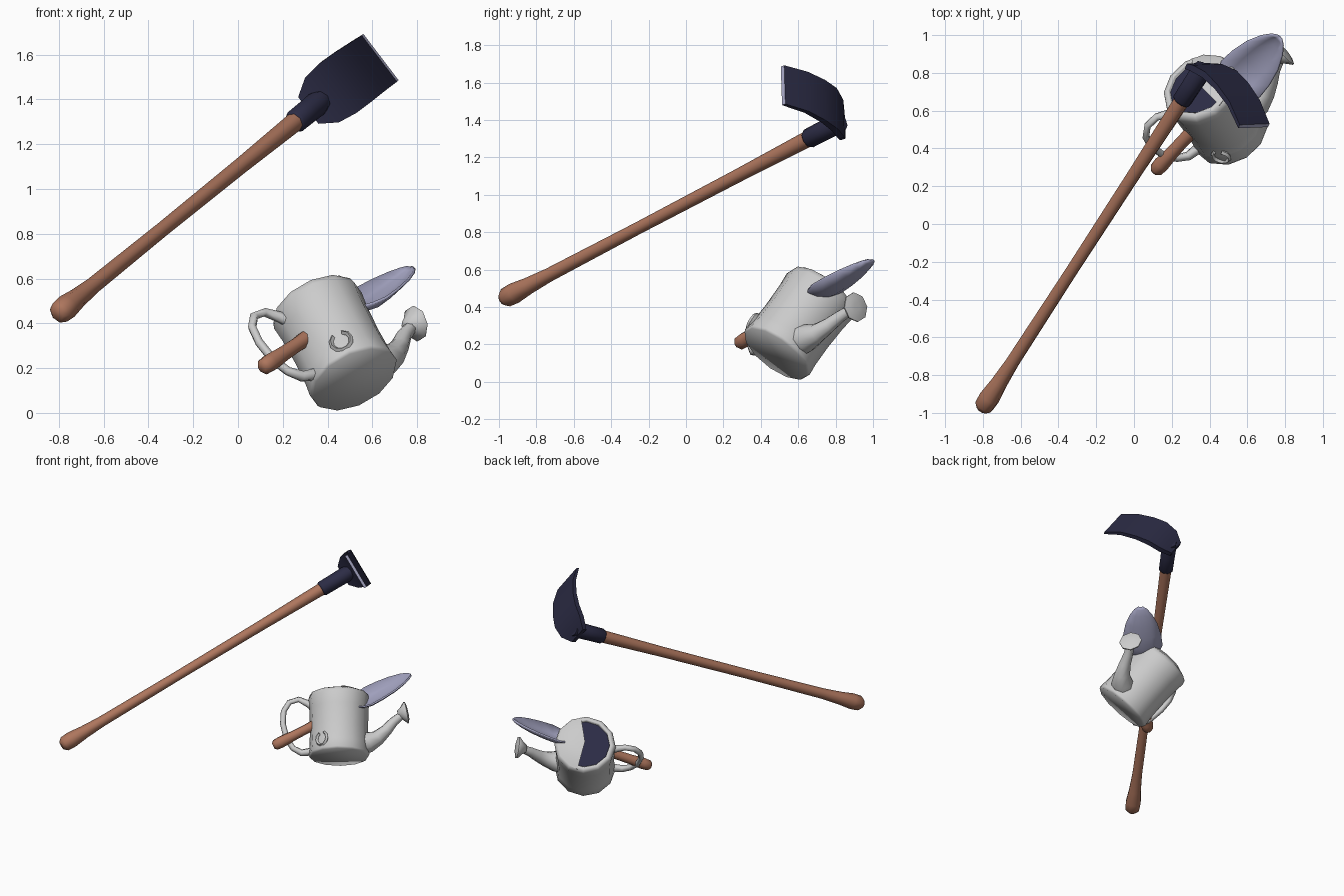
import bpy, bmesh, math
from mathutils import Vector, Matrix

if "Cube" in bpy.data.objects:
    bpy.data.objects.remove(bpy.data.objects["Cube"])


def material(name, rgb):
    m = bpy.data.materials.new(name)
    m.diffuse_color = (*rgb, 1)
    m.use_nodes = True
    m.node_tree.nodes["Principled BSDF"].inputs["Base Color"].default_value = m.diffuse_color
    return m


WOOD = material("wood", (0.42, 0.18, 0.11))
DARK = material("dark_metal", (0.025, 0.025, 0.06))
STEEL = material("steel", (0.36, 0.36, 0.52))


def frame(origin, z_dir, x_hint):
    # local z follows z_dir, local x stays close to x_hint
    z = Vector(z_dir).normalized()
    x = Vector(x_hint)
    x = (x - z * x.dot(z)).normalized()
    m = Matrix((x, z.cross(x), z)).transposed().to_4x4()
    m.translation = Vector(origin)
    return m


def make(name, bm, mat, place, angle=60):
    bmesh.ops.remove_doubles(bm, verts=bm.verts, dist=1e-5)
    bmesh.ops.recalc_face_normals(bm, faces=bm.faces)
    me = bpy.data.meshes.new(name)
    bm.to_mesh(me)
    bm.free()
    ob = bpy.data.objects.new(name, me)
    bpy.context.collection.objects.link(ob)
    ob.matrix_world = place
    if mat:
        me.materials.append(mat)
    bpy.ops.object.select_all(action='DESELECT')
    ob.select_set(True)
    bpy.context.view_layer.objects.active = ob
    bpy.ops.object.shade_smooth_by_angle(angle=math.radians(angle))
    return ob


def skin(bm, rings, closed=True, caps=True):
    rows = [[bm.verts.new(p) for p in r] for r in rings]
    n = len(rows[0])
    for a, b in zip(rows, rows[1:]):
        for i in range(n if closed else n - 1):
            j = (i + 1) % n
            bm.faces.new((a[i], a[j], b[j], b[i]))
    if caps:
        bm.faces.new(rows[0])
        bm.faces.new(rows[-1])
    return rows


def lathe(name, profile, sides, mat, place, angle=60):
    bm = bmesh.new()
    skin(bm, [[(r * math.cos(math.tau * i / sides), r * math.sin(math.tau * i / sides), z)
               for i in range(sides)] for r, z in profile])
    return make(name, bm, mat, place, angle)


def tube(name, path, radii, sides, mat, place):
    # round tube along a path lying in the local xz plane
    pts = [Vector((x, 0, z)) for x, z in path]
    side = Vector((0, 1, 0))
    rings = []
    for i, p in enumerate(pts):
        t = (pts[min(i + 1, len(pts) - 1)] - pts[max(i - 1, 0)]).normalized()
        u = side.cross(t)
        rings.append([p + radii[i] * (u * math.cos(math.tau * k / sides) + side * math.sin(math.tau * k / sides))
                      for k in range(sides)])
    bm = bmesh.new()
    skin(bm, rings)
    return make(name, bm, mat, place, 65)


# --- hoe: local z runs up the handle, x across the blade, y away from the blade edge
hoe = frame((-0.785, -0.95, 0.457), (0.497, 0.767, 0.403), (0.61, 0.033, -0.79))
lathe("hoe_handle", [(0.03, -0.045), (0.052, -0.02), (0.056, 0.04), (0.045, 0.14), (0.037, 0.28),
                     (0.033, 0.9), (0.036, 1.6), (0.044, 2.12)], 8, WOOD, hoe)
lathe("hoe_socket", [(0.046, 2.08), (0.053, 2.09), (0.054, 2.2), (0.056, 2.28), (0.05, 2.32)], 8, DARK, hoe)

# curved blade: (distance along handle, reach, half width, thickness)
stations = [(2.30, -0.055, 0.075, 0.03), (2.345, 0.01, 0.125, 0.035), (2.375, 0.1, 0.138, 0.035),
            (2.375, 0.2, 0.137, 0.03), (2.355, 0.32, 0.133, 0.026), (2.30, 0.45, 0.13, 0.02)]
rings = [[(-w, -b, t), (w, -b, t), (w, -b - 0.2 * k, t - k), (-w, -b - 0.2 * k, t - k)]
         for t, b, w, k in stations]
bm = bmesh.new()
skin(bm, rings)
blade = make("hoe_blade", bm, DARK, hoe, 35)
blade.data.materials.append(STEEL)
edge = max(blade.data.polygons, key=lambda p: -p.center.y)
edge.material_index = 1

# --- watering can: local z is the can axis, x points to the spout
can = frame((0.52, 0.48, 0.148), (-0.39, 0.557, 0.738), (0.845, 0.534, 0.037))
lathe("can_body", [(0.203, 0), (0.212, 0.015), (0.205, 0.08), (0.202, 0.2), (0.206, 0.34), (0.214, 0.42),
                   (0.205, 0.448), (0.18, 0.458), (0.172, 0.45), (0.17, 0.42)], 12, None, can, 100)
lathe("can_opening", [(0.174, 0.43), (0.174, 0.437)], 12, DARK, can)

# half dome covering the spout side of the top
bm = bmesh.new()
arc = [math.pi * (i / 6 - 0.5) for i in range(7)]
skin(bm, [[(max(r * math.cos(a), 0.04 * r / 0.195), r * math.sin(a), z) for a in arc]
          for r, z in [(0.195, 0.42), (0.195, 0.452), (0.14, 0.477), (0.07, 0.487), (0.001, 0.489)]])
make("can_cover", bm, None, can)

tube("can_handle", [(-0.16, 0.355), (-0.22, 0.395), (-0.28, 0.425), (-0.345, 0.405), (-0.385, 0.34),
                    (-0.39, 0.25), (-0.365, 0.14), (-0.32, 0.07), (-0.26, 0.035), (-0.18, 0.045)],
     [0.03, 0.025] + [0.02] * 6 + [0.025, 0.03], 6, None, can)
tube("can_spout", [(0.14, 0.095), (0.21, 0.105), (0.27, 0.135), (0.33, 0.19), (0.38, 0.25), (0.44, 0.3)],
     [0.088, 0.075, 0.055, 0.042, 0.034, 0.028], 8, None, can)

# flared sprinkler rose
rose = can @ frame((0.468, 0, 0.315), (1, 0, 0.2), (0, 1, 0))
lathe("spout_rose", [(0.026, -0.06), (0.045, -0.035), (0.08, -0.004), (0.08, 0.004), (0.05, 0.012),
                     (0.02, 0.014)], 8, None, rose)

# small ring ornament on the wall
wall = Vector((-0.13, -0.166, 0)).normalized()
ring_place = can @ frame(wall * 0.2 + Vector((0, 0, 0.082)) + Vector((0.016, -0.013, 0)), wall, (0, 0, 1))
bm = bmesh.new()
skin(bm, [[((0.046 + 0.01 * math.cos(k)) * math.cos(a), (0.046 + 0.01 * math.cos(k)) * math.sin(a),
            0.002 + 0.014 * math.sin(k)) for k in (0, 1.57, 3.14, 4.71)]
          for a in [0.5 + i * 5.3 / 9 for i in range(10)]])
make("wall_ring", bm, None, ring_place)

# --- trowel: local z from handle butt to blade tip, x across the blade, y under it
trowel = frame((0.125, 0.295, 0.212), (0.62, 0.667, 0.415), (0.735, -0.675, 0.0))
lathe("trowel_handle", [(0.022, -0.03), (0.038, -0.013), (0.042, 0.03), (0.036, 0.12), (0.034, 0.22),
                        (0.04, 0.34)], 8, WOOD, trowel)
lathe("trowel_neck", [(0.018, 0.32), (0.016, 0.66)], 6, STEEL, trowel)
bm = bmesh.new()
rows = []
for z, w in [(0.6, 0.05), (0.65, 0.11), (0.71, 0.138), (0.8, 0.132), (0.9, 0.11), (0.98, 0.075),
             (1.025, 0.042), (1.045, 0.015)]:
    rows.append([(w * c, 0.055 * (w / 0.138) * (1 - c * c) - 0.01, z) for c in (-1, -0.5, 0, 0.5, 1)])
skin(bm, rows, closed=False, caps=False)
scoop = make("trowel_blade", bm, STEEL, trowel)
mod = scoop.modifiers.new("thickness", 'SOLIDIFY')
mod.thickness = 0.012
mod.offset = 0
